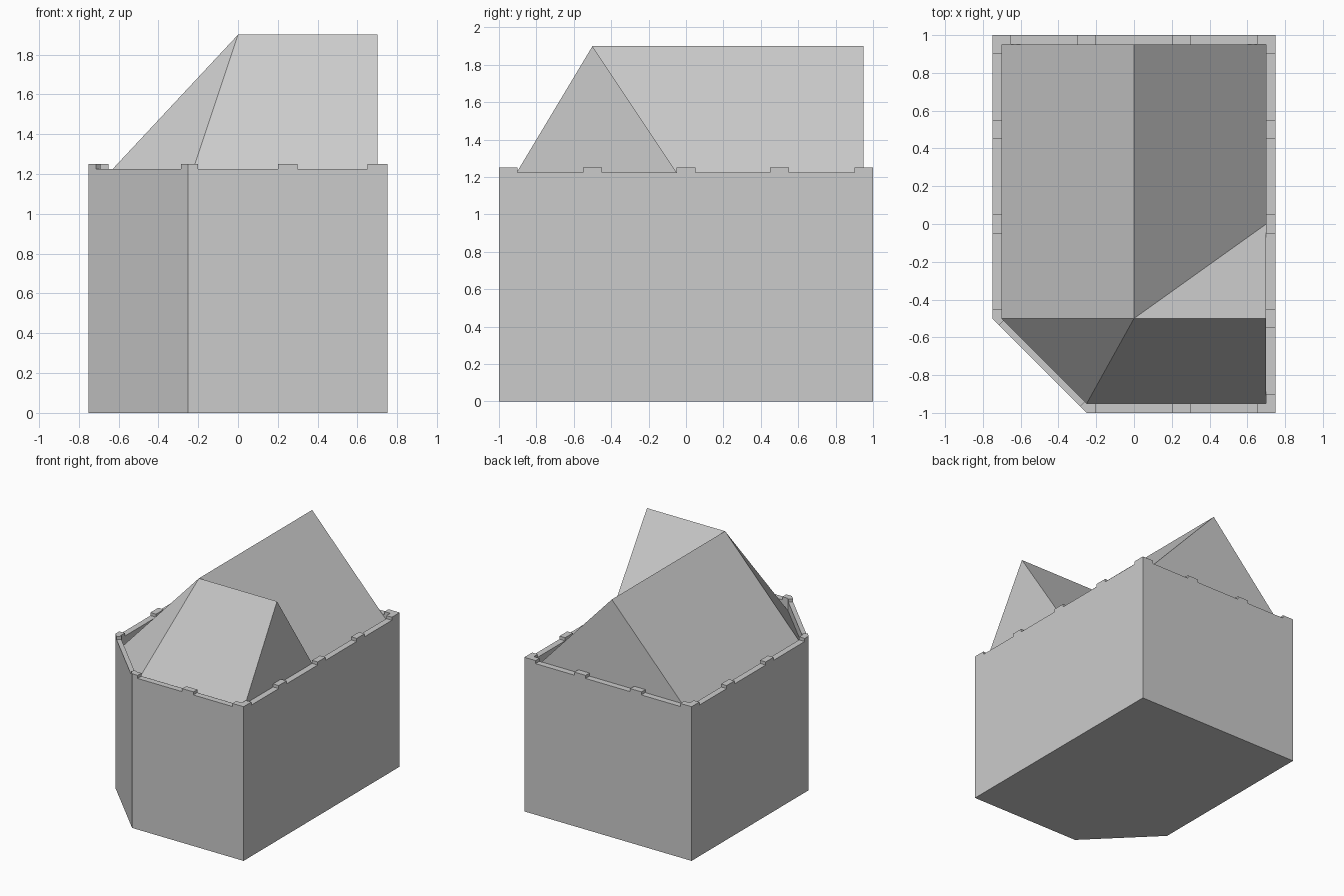
import bpy
import bmesh
from mathutils import Vector

cube = bpy.data.objects.get("Cube")
if cube:
    bpy.data.objects.remove(cube, do_unlink=True)

grey = bpy.data.materials.new("stone_grey")
grey.use_nodes = True
grey.diffuse_color = (0.6, 0.6, 0.6, 1)
grey.node_tree.nodes["Principled BSDF"].inputs["Base Color"].default_value = (0.6, 0.6, 0.6, 1)

EAVE, RIM, TOP, RIDGE = 1.15, 1.225, 1.25, 1.9
# Footprint, counter-clockwise, with one cut corner at the front
OUTER = [Vector(p) for p in [(-0.25, -1), (0.75, -1), (0.75, 1), (-0.75, 1), (-0.75, -0.5)]]
INNER = [Vector(p) for p in [(-0.25, -0.95), (0.7, -0.95), (0.7, 0.95), (-0.7, 0.95), (-0.7, -0.5)]]


def finish(name, bm):
    bmesh.ops.recalc_face_normals(bm, faces=bm.faces)
    mesh = bpy.data.meshes.new(name)
    bm.to_mesh(mesh)
    bm.free()
    mesh.materials.append(grey)
    obj = bpy.data.objects.new(name, mesh)
    bpy.context.collection.objects.link(obj)
    return obj


def ring(bm, points, z):
    return [bm.verts.new((p.x, p.y, z)) for p in points]


def bridge(bm, a, b):
    for i in range(len(a)):
        j = (i + 1) % len(a)
        bm.faces.new((a[i], a[j], b[j], b[i]))


def prism(name, points, low, high):
    bm = bmesh.new()
    a, b = ring(bm, points, low), ring(bm, points, high)
    bridge(bm, a, b)
    bm.faces.new(a)
    bm.faces.new(b)
    return finish(name, bm)


# Walls: solid body with a parapet rim
bm = bmesh.new()
loops = [ring(bm, p, z) for p, z in ((OUTER, 0), (OUTER, RIM), (INNER, RIM), (INNER, EAVE))]
for a, b in zip(loops, loops[1:]):
    bridge(bm, a, b)
bm.faces.new(loops[0])
bm.faces.new(loops[-1])
finish("walls", bm)

# Roof: a long ridge with a cross gable on one side
bm = bmesh.new()
front_l, front_r, back_r, back_l, side_l = ring(bm, INNER, EAVE)
valley = bm.verts.new((0.7, 0, EAVE))
peak = bm.verts.new((0, -0.5, RIDGE))
back_peak = bm.verts.new((0, 0.95, RIDGE))
side_peak = bm.verts.new((0.7, -0.5, RIDGE))
for face in [(side_l, peak, back_peak, back_l), (peak, valley, back_r, back_peak),
             (peak, side_peak, valley), (front_l, front_r, side_peak, peak),
             (side_l, front_l, peak), (front_r, valley, side_peak),
             (back_r, back_l, back_peak),
             (front_l, front_r, valley, back_r, back_l, side_l)]:
    bm.faces.new(face)
finish("roof", bm)


def step(corner, toward, length):
    """Outer and inner wall points a given length along a wall."""
    d = (toward - corner).normalized()
    p = corner + d * length
    return d, p


# Corner merlons wrap around each corner
for i, corner in enumerate(OUTER):
    arm_before = 0.1 if i in (1, 2, 3) else 0.05
    arm_after = arm_before
    before, after = OUTER[i - 1], OUTER[(i + 1) % len(OUTER)]
    d0, p0 = step(corner, before, arm_before)
    d1, p1 = step(corner, after, arm_after)
    # Wall thickness is measured square to each wall, toward the inside
    n0, n1 = Vector((d0.y, -d0.x)), Vector((-d1.y, d1.x))
    inner = INNER[i]
    q0 = p0 + n0 * (inner - corner).dot(n0)
    q1 = p1 + n1 * (inner - corner).dot(n1)
    prism("corner_merlon", [corner, p1, q1, inner, q0, p0], RIM, TOP)


# Merlons along the straight walls
def box_merlon(name, x0, x1, y0, y1):
    prism(name, [Vector(p) for p in ((x0, y0), (x1, y0), (x1, y1), (x0, y1))], RIM, TOP)


for x in (-0.25, 0.25):
    box_merlon("back_merlon", x - 0.05, x + 0.05, 0.95, 1)
box_merlon("front_merlon", 0.2, 0.3, -1, -0.95)
for y in (-0.5, 0, 0.5):
    box_merlon("left_merlon", 0.7, 0.75, y - 0.05, y + 0.05)
    if y > -0.5:
        box_merlon("right_merlon", -0.75, -0.7, y - 0.05, y + 0.05)
